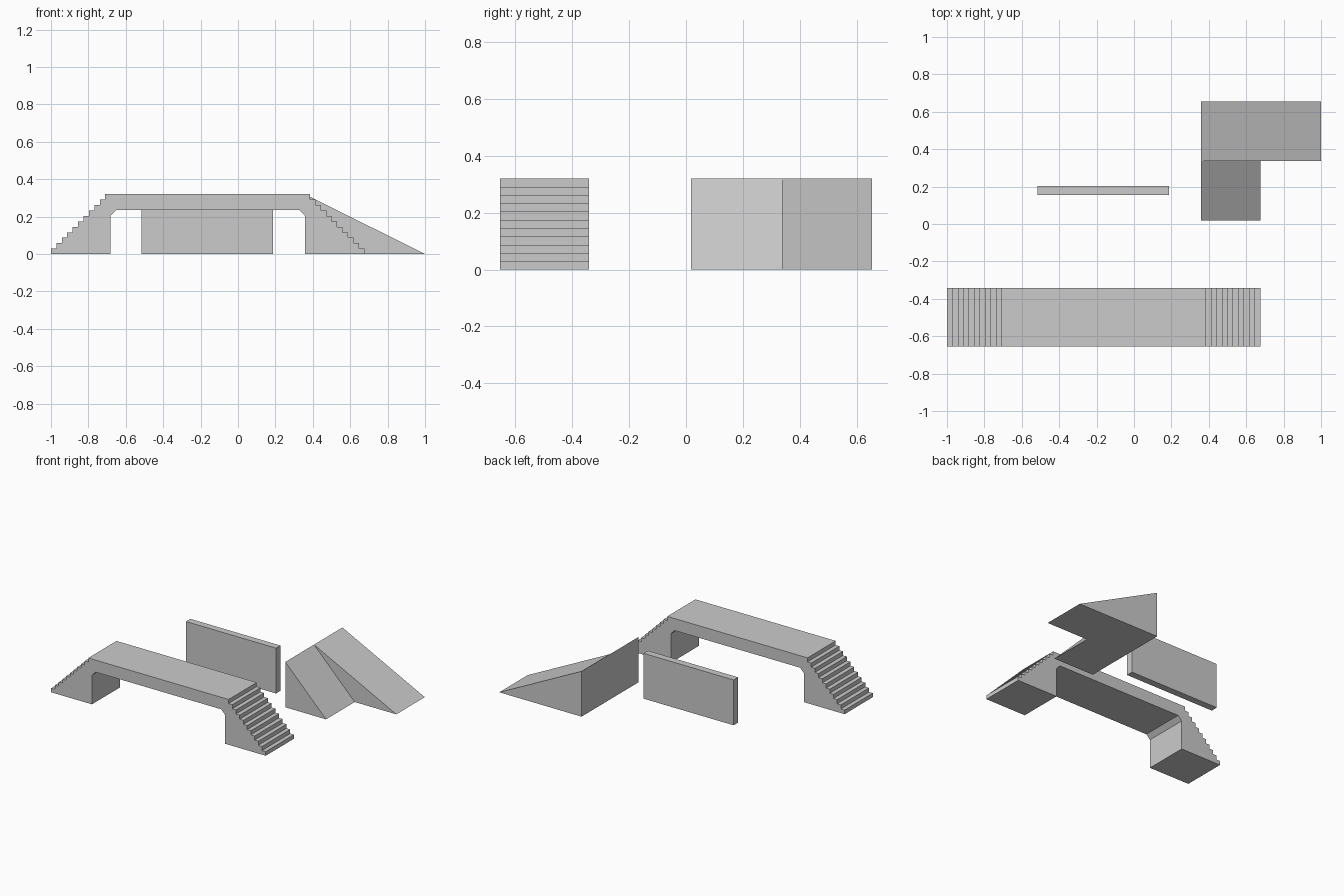
import bpy, bmesh

if "Cube" in bpy.data.objects:
    bpy.data.objects.remove(bpy.data.objects["Cube"])

H = 0.32          # common height of all pieces


def extrude_profile(name, profile, y0, y1):
    """Solid made from an x-z outline swept from y0 to y1."""
    bm = bmesh.new()
    face = bm.faces.new([bm.verts.new((x, y0, z)) for x, z in profile])
    ext = bmesh.ops.extrude_face_region(bm, geom=[face])
    moved = [g for g in ext["geom"] if isinstance(g, bmesh.types.BMVert)]
    bmesh.ops.translate(bm, verts=moved, vec=(0, y1 - y0, 0))
    bmesh.ops.recalc_face_normals(bm, faces=bm.faces)
    mesh = bpy.data.meshes.new(name)
    bm.to_mesh(mesh)
    bm.free()
    obj = bpy.data.objects.new(name, mesh)
    bpy.context.collection.objects.link(obj)
    return obj


# Stair bridge: left half outline, mirrored about its own centre line
steps, left, right = 11, -1.0, 0.675
centre = (left + right) / 2
rise, run = H / steps, 0.029
half = []
for i in range(steps):
    x = left + i * run
    half += [(x, i * rise), (x, (i + 1) * rise)]
inner, under, chamfer = -0.682, 0.235, 0.03
opening = [(inner, 0), (inner, under - chamfer), (inner + chamfer, under)]


def mirrored(points):
    return [(2 * centre - x, z) for x, z in reversed(points)]


outline = half + mirrored(half) + mirrored(opening[::-1]) + opening[::-1]
extrude_profile("stair_bridge", outline, -0.655, -0.341)

# Thin free-standing wall
extrude_profile("wall", [(-0.515, 0), (0.188, 0), (0.188, H), (-0.515, H)], 0.155, 0.204)

# Two wedge ramps sharing the same tall back edge
back = 0.357
for name, toe, y0, y1 in (("long_ramp", 1.0, 0.338, 0.655),
                          ("steep_ramp", 0.675, 0.018, 0.338)):
    extrude_profile(name, [(back, 0), (toe, 0), (back, H)], y0, y1)
